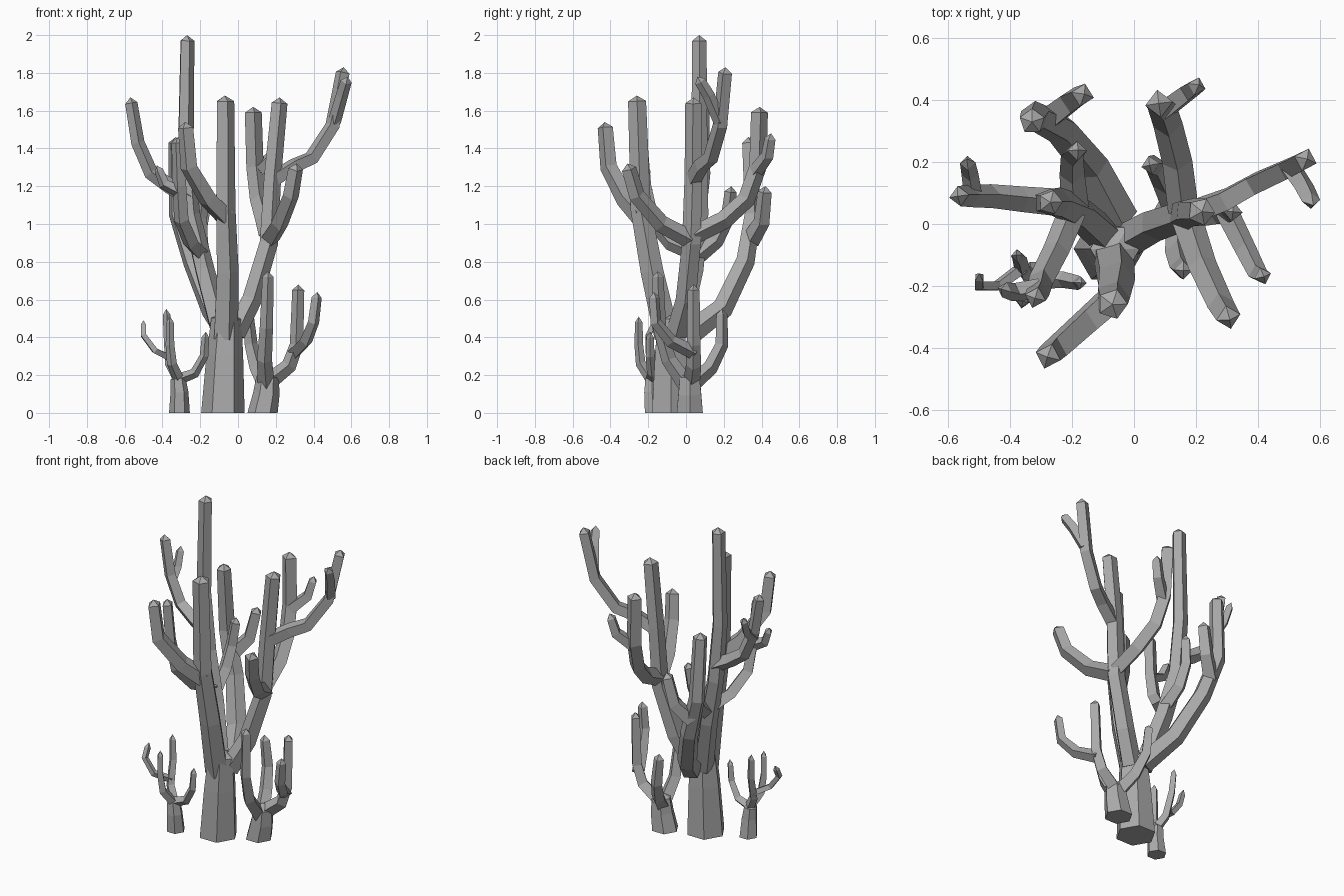
import bpy
import bmesh
from math import cos, sin, tau
from mathutils import Vector

default_cube = bpy.data.objects.get("Cube")
if default_cube:
    bpy.data.objects.remove(default_cube, do_unlink=True)

# One plain grey bark for the whole model
bark = bpy.data.materials.new("grey_bark")
bark.use_nodes = True
grey = (.4, .4, .4, 1)
bark.diffuse_color = grey
bark.node_tree.nodes["Principled BSDF"].inputs["Base Color"].default_value = grey


def branch(name, start_width, end_width, *path, sides=4, point=3):
    """Faceted tapering limb along a path given in hundredths, with a pointed tip."""
    points = [Vector(p) / 100 for p in path]
    last = len(points) - 1
    apex = points[-1].copy()
    final_direction = (points[-1] - points[-2]).normalized()
    points[-1] = apex - final_direction * point / 100
    bm = bmesh.new()
    rings = []
    reference = Vector((1, 0, 0))
    for i, centre in enumerate(points):
        # Mitre each ring halfway between the neighbouring segments
        before = (centre - points[max(i - 1, 0)]).normalized()
        after = (points[min(i + 1, last)] - centre).normalized()
        tangent = (before + after).normalized()
        if i == 0 and centre.z == 0:
            tangent = Vector((0, 0, 1))
        reference = (reference - tangent * reference.dot(tangent)).normalized()
        other = tangent.cross(reference)
        radius = (start_width + (end_width - start_width) * i / last) / 100
        ring = []
        for k in range(sides):
            angle = tau * k / sides
            offset = reference * cos(angle) + other * sin(angle)
            ring.append(bm.verts.new(centre + offset * radius))
        rings.append(ring)
    for lower, upper in zip(rings, rings[1:]):
        for k in range(sides):
            n = (k + 1) % sides
            bm.faces.new((lower[k], lower[n], upper[n], upper[k]))
    bm.faces.new(rings[0][::-1])
    tip = bm.verts.new(apex)
    for k in range(sides):
        bm.faces.new((rings[-1][k], rings[-1][(k + 1) % sides], tip))
    bmesh.ops.recalc_face_normals(bm, faces=bm.faces)
    mesh = bpy.data.meshes.new(name)
    bm.to_mesh(mesh)
    bm.free()
    mesh.materials.append(bark)
    limb = bpy.data.objects.new(name, mesh)
    bpy.context.collection.objects.link(limb)
    return limb


# Large plant: trunk and front stem
branch("large_trunk", 11.5, 8, (-8, -8, 0), (-7, -8, 30), (-6, -8, 53), sides=6)
branch("front_stem", 7, 5, (-7, -10, 40), (-6, -18, 75), (-7, -24, 108), (-7, -26, 168), sides=5)
branch("front_stem_arm", 5.5, 4.2, (-7, -24, 104), (-16, -32, 113), (-26, -41, 130), (-28, -43, 154))

# Large plant: left stem and its arms
branch("left_stem", 6, 4.5, (-2, -5, 42), (7, 0, 60), (16, 3, 90), (18, 4, 125), (22, 4, 167), sides=5)
branch("left_stem_front_arm", 5, 4, (17, 2, 92), (22, -13, 100), (28, -26, 115), (31, -31, 132))
branch("left_stem_back_arm", 5, 4.5, (16, 4, 94), (14, 20, 102), (11, 32, 113), (9, 38, 130), (8, 39, 162))
branch("left_stem_back_twig", 4, 3, (10, 37, 128), (18, 43, 136), (21, 45, 148))
branch("left_stem_side_arm", 4.5, 3.8, (19, 4, 124), (30, 8, 131), (39, 13, 135), (50, 18, 152), (56, 21, 183))
branch("left_stem_side_twig", 3.5, 3, (51, 18, 154), (55, 12, 168), (58, 6, 178))

# Large plant: tall right stem and its arms
branch("tall_stem", 6, 4, (-9, -4, 42), (-18, 4, 76), (-25, 7, 105), (-28, 7, 140), (-27, 7, 200), sides=5)
branch("tall_stem_side_arm", 4.5, 3.3, (-25, 7, 114), (-36, 8, 120), (-46, 9, 127), (-53, 9, 143), (-57, 9, 167))
branch("tall_stem_side_twig", 3, 2.5, (-52, 9, 139), (-53, 16, 145), (-54, 21, 156))
branch("tall_stem_back_arm", 4.5, 3.2, (-19, 5, 82), (-20, 16, 91), (-20, 22, 103), (-18, 24, 120))
branch("tall_stem_front_arm", 4.5, 3.5, (-20, 4, 85), (-25, -8, 90), (-30, -18, 102), (-31, -22, 120), (-32, -24, 146))
branch("tall_stem_front_twig", 3.5, 2.5, (-31, -21, 117), (-39, -22, 121), (-43, -21, 131))

# Large plant: back stem
branch("back_stem", 6.5, 4.2, (-5, 2, 42), (-14, 19, 55), (-24, 31, 80), (-32, 35, 105), (-33, 33, 146), sides=5)
branch("back_stem_arm", 5, 3.8, (-28, 34, 91), (-20, 40, 101), (-16, 42, 120))

# Medium plant on the left
branch("medium_trunk", 8, 6, (13, 2, 0), (15, 2, 10), (16, 2, 22), sides=6)
branch("medium_front_arm", 4.5, 3, (15, 0, 15), (14, -9, 28), (15, -14, 45), (16, -15, 75))
branch("medium_side_arm", 4.5, 3.2, (17, 3, 17), (27, 4, 25), (31, 4, 36), (32, 4, 68))
branch("medium_outer_twig", 3.8, 2.8, (30, 4, 32), (36, -8, 38), (40, -16, 48), (42, -17, 64))
branch("medium_back_arm", 4.5, 3, (14, 4, 16), (10, 13, 24), (7, 19, 36), (5, 19, 55))

# Small plant on the right
branch("small_trunk", 5.5, 4, (-31, -17, 0), (-31, -18, 11), (-32, -18, 21), sides=6)
branch("small_back_arm", 3, 2, (-31, -18, 17), (-36, -15, 26), (-37, -11, 40), (-38, -10, 55))
branch("small_outer_twig", 2.2, 1.8, (-36, -14, 29), (-44, -20, 33), (-50, -20, 41), (-50, -16, 49))
branch("small_front_arm", 3, 2, (-31, -18, 17), (-35, -24, 26), (-36, -25, 36), (-36, -25, 51))
branch("small_inner_arm", 3, 2, (-31, -18, 18), (-23, -18, 21), (-18, -19, 30), (-17, -19, 43))
